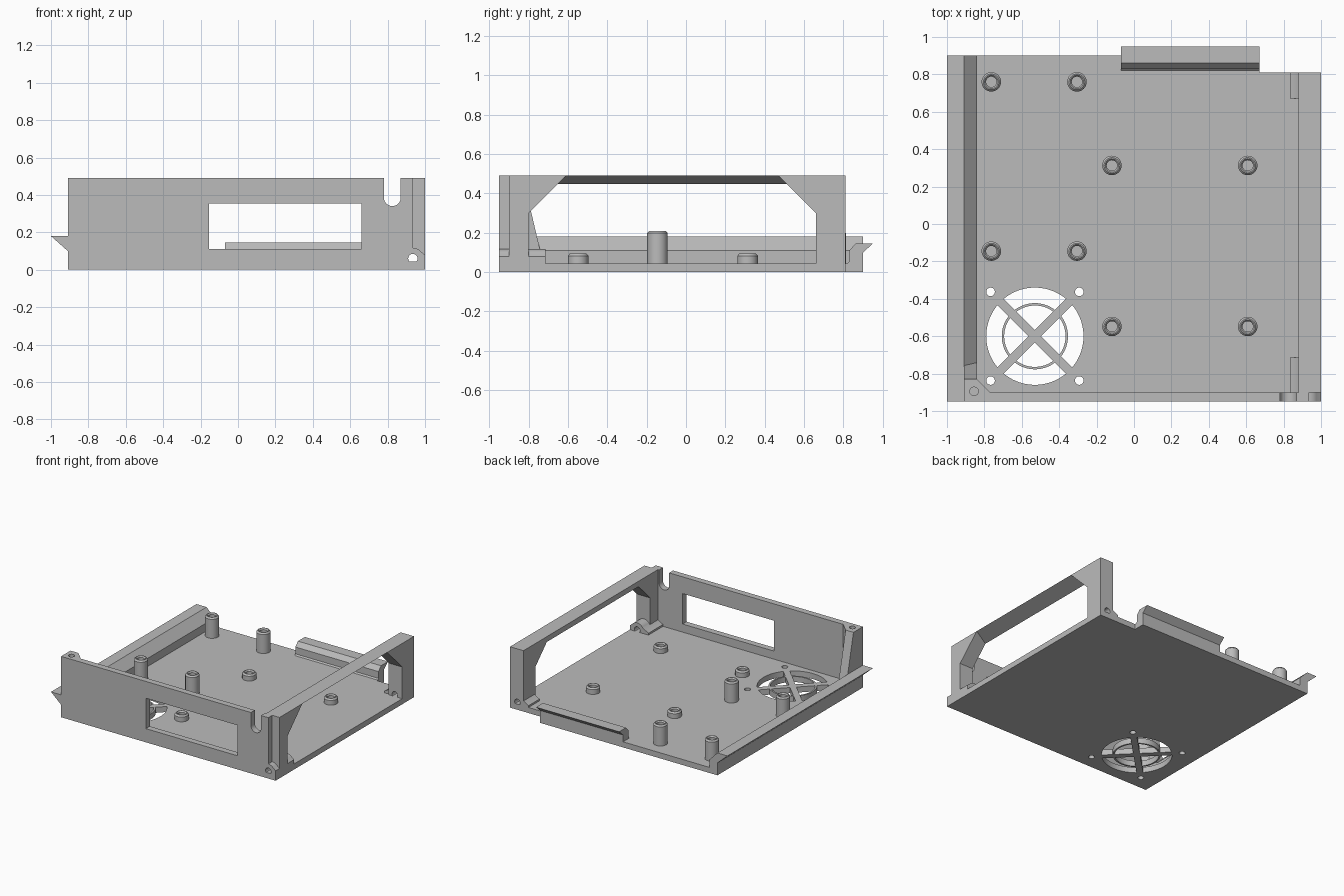
import bpy, bmesh, math
from mathutils import Vector

cube = bpy.data.objects.get("Cube")
if cube:
    bpy.data.objects.remove(cube, do_unlink=True)

grey = bpy.data.materials.new("plain grey")
grey.use_nodes = True
COLOUR = (0.5, 0.5, 0.5, 1)
grey.diffuse_color = COLOUR
grey.node_tree.nodes["Principled BSDF"].inputs["Base Color"].default_value = COLOUR

BASE = 0.045   # floor thickness
TOP = 0.49     # wall height
FRONT = -0.95


def finish(name, bm):
    bmesh.ops.recalc_face_normals(bm, faces=bm.faces)
    mesh = bpy.data.meshes.new(name)
    bm.to_mesh(mesh)
    bm.free()
    mesh.materials.append(grey)
    obj = bpy.data.objects.new(name, mesh)
    bpy.context.collection.objects.link(obj)
    return obj


def prism(name, outline, start, end, axis):
    """Extrude a 2D outline along x (y,z points), y (x,z points) or z (x,y points)."""
    def place(p, d):
        return {"x": (d, p[0], p[1]), "y": (p[0], d, p[1]), "z": (p[0], p[1], d)}[axis]
    bm = bmesh.new()
    face = bm.faces.new([bm.verts.new(place(p, start)) for p in outline])
    result = bmesh.ops.extrude_face_region(bm, geom=[face])
    verts = [v for v in result["geom"] if isinstance(v, bmesh.types.BMVert)]
    shift = Vector(place((0, 0), end - start))
    bmesh.ops.translate(bm, verts=verts, vec=shift)
    return finish(name, bm)


def arc(cx, cy, r, a, b, n=12):
    angles = [math.radians(a + (b - a) * i / n) for i in range(n + 1)]
    return [(cx + r * math.cos(t), cy + r * math.sin(t)) for t in angles]


def circle(cx, cy, r, n=40):
    return arc(cx, cy, r, 0, 360, n)[:-1]


def rect(a0, b0, a1, b1):
    return [(a0, b0), (a1, b0), (a1, b1), (a0, b1)]


def combine(obj, others, operation="DIFFERENCE"):
    """Apply booleans and discard the helper solids."""
    for other in others:
        mod = obj.modifiers.new("bool", "BOOLEAN")
        mod.operation, mod.solver, mod.object = operation, "EXACT", other
        graph = bpy.context.evaluated_depsgraph_get()
        mesh = bpy.data.meshes.new_from_object(obj.evaluated_get(graph))
        obj.modifiers.clear()
        obj.data = mesh
        bpy.data.objects.remove(other, do_unlink=True)
    return obj


def smooth(obj):
    bpy.ops.object.select_all(action="DESELECT")
    obj.select_set(True)
    bpy.context.view_layer.objects.active = obj
    bpy.ops.object.shade_smooth_by_angle(angle=math.radians(30))


# Floor with a stepped rear corner
floor = prism("floor", [(-0.91, FRONT), (1, FRONT), (1, 0.81), (0.67, 0.81),
                        (0.67, 0.9), (-0.91, 0.9)], 0, BASE, "z")

# Fan opening: four sectors left between diagonal arms, in two rings
FX, FY, ARM = -0.53, -0.6, 0.024
cutters = []


def sector(inner, outer, turn):
    def edge(r):
        return math.degrees(math.asin(ARM / r))
    a, b = turn - 45, turn + 45
    pts = arc(FX, FY, outer, a + edge(outer), b - edge(outer), 20)
    if inner:
        pts += arc(FX, FY, inner, b - edge(inner), a + edge(inner), 16)
    else:
        t, r = math.radians(turn), ARM * math.sqrt(2)
        pts.append((FX + r * math.cos(t), FY + r * math.sin(t)))
    return prism("fan_cutter", pts, -0.1, 0.1, "z")


for turn in (0, 90, 180, 270):
    cutters += [sector(0, 0.164, turn), sector(0.177, 0.26, turn)]
for sx in (-1, 1):
    for sy in (-1, 1):
        cutters.append(prism("screw_cutter", circle(FX + sx * 0.237, FY + sy * 0.237, 0.023, 24),
                             -0.1, 0.1, "z"))
smooth(combine(floor, cutters))

# Front wall with rounded cable slot, window and stepped right corner
LX, LZ = 0.935, 0.06   # screw lug axis
slot = [(0.87, TOP)] + arc(0.825, 0.385, 0.045, 0, -180) + [(0.78, TOP)]
lug_edge = [(1, 0.08)] + arc(LX, LZ, 0.057, 40, 90, 8)
front_wall = prism("front_wall", [(-0.91, 0), (1, 0)] + lug_edge + [(LX, TOP)] + slot
                   + [(-0.91, TOP)], FRONT, -0.9, "y")


def lug_hole():
    return prism("lug_cutter", circle(LX, LZ, 0.025, 24), -1.1, 1.1, "y")


window = prism("window_cutter", rect(-0.155, 0.11, 0.66, 0.355), -1.1, -0.8, "y")
smooth(combine(front_wall, [window, lug_hole()]))

# Left corner post: angled pillar plus a tapering buttress, with a screw hole
post = prism("corner_post", [(-0.91, -0.92), (-0.77, -0.92), (-0.77, -0.9), (-0.84, -0.83),
                             (-0.91, -0.83)], 0.02, TOP, "z")
buttress = prism("post_buttress", [(-0.86, 0.02), (-0.72, 0.02), (-0.83, TOP), (-0.86, TOP)],
                 -0.91, -0.84, "x")
combine(post, [buttress], "UNION")
for part in (post, front_wall):
    hole = prism("post_cutter", circle(-0.855, -0.895, 0.023, 24), 0.3, 0.6, "z")
    smooth(combine(part, [hole]))

# Left snap rail
prism("left_rail", [(-0.91, 0), (-0.84, 0), (-0.84, 0.11), (-0.91, 0.18), (-1, 0.18),
                    (-0.91, 0.1)], FRONT, 0.9, "y")

# Rear snap clip
prism("rear_clip", [(0.9, 0), (0.9, 0.1), (0.95, 0.145), (0.862, 0.145), (0.83, 0.11),
                    (0.83, 0.055), (0.82, BASE), (0.82, 0)], -0.07, 0.67, "x")

# Right frame: two gusseted columns, joined by a thin sloping top bar
front_column = prism("front_column", [(-0.9, 0), (-0.8, 0), (-0.8, 0.3), (-0.61, TOP),
                                      (-0.9, TOP)], 0.88, 1, "x")
rear_column = prism("rear_column", [(0.81, 0), (0.66, 0), (0.66, 0.3), (0.47, TOP),
                                    (0.81, TOP)], 0.88, 1, "x")
prism("top_bar", [(0.88, TOP), (1, TOP), (0.88, 0.447)], -0.7, 0.6, "y")

# Screw lugs at the foot of both columns
lug = [(0.835, 0.02), (1, 0.02)] + [(1, 0.08)] + arc(LX, LZ, 0.057, 40, 150, 14) + [(0.835, 0.06)]
front_lug = prism("front_lug", lug, -0.9, -0.715, "y")
rear_lug = prism("rear_lug", lug, 0.67, 0.81, "y")
for part in (front_column, rear_column, front_lug, rear_lug):
    smooth(combine(part, [lug_hole()]))


# Standoffs: lathed tubes with bevelled rims
def standoff(name, x, y, top):
    profile = [(0.052, 0.02), (0.052, top - 0.012), (0.042, top), (0.036, top),
               (0.028, top - 0.01), (0.028, BASE + 0.002), (0, BASE + 0.002)]
    bm = bmesh.new()
    verts = [bm.verts.new((x + r, y, z)) for r, z in profile]
    edges = [bm.edges.new(pair) for pair in zip(verts, verts[1:])]
    bmesh.ops.spin(bm, geom=verts + edges, cent=(x, y, 0), axis=(0, 0, 1),
                   angle=math.tau, steps=32)
    bmesh.ops.remove_doubles(bm, verts=bm.verts, dist=0.0005)
    smooth(finish(name, bm))


for x in (-0.763, -0.305):
    for y in (-0.145, 0.76):
        standoff("tall_standoff", x, y, 0.21)
for x in (-0.118, 0.608):
    for y in (-0.548, 0.313):
        standoff("short_standoff", x, y, 0.095)
